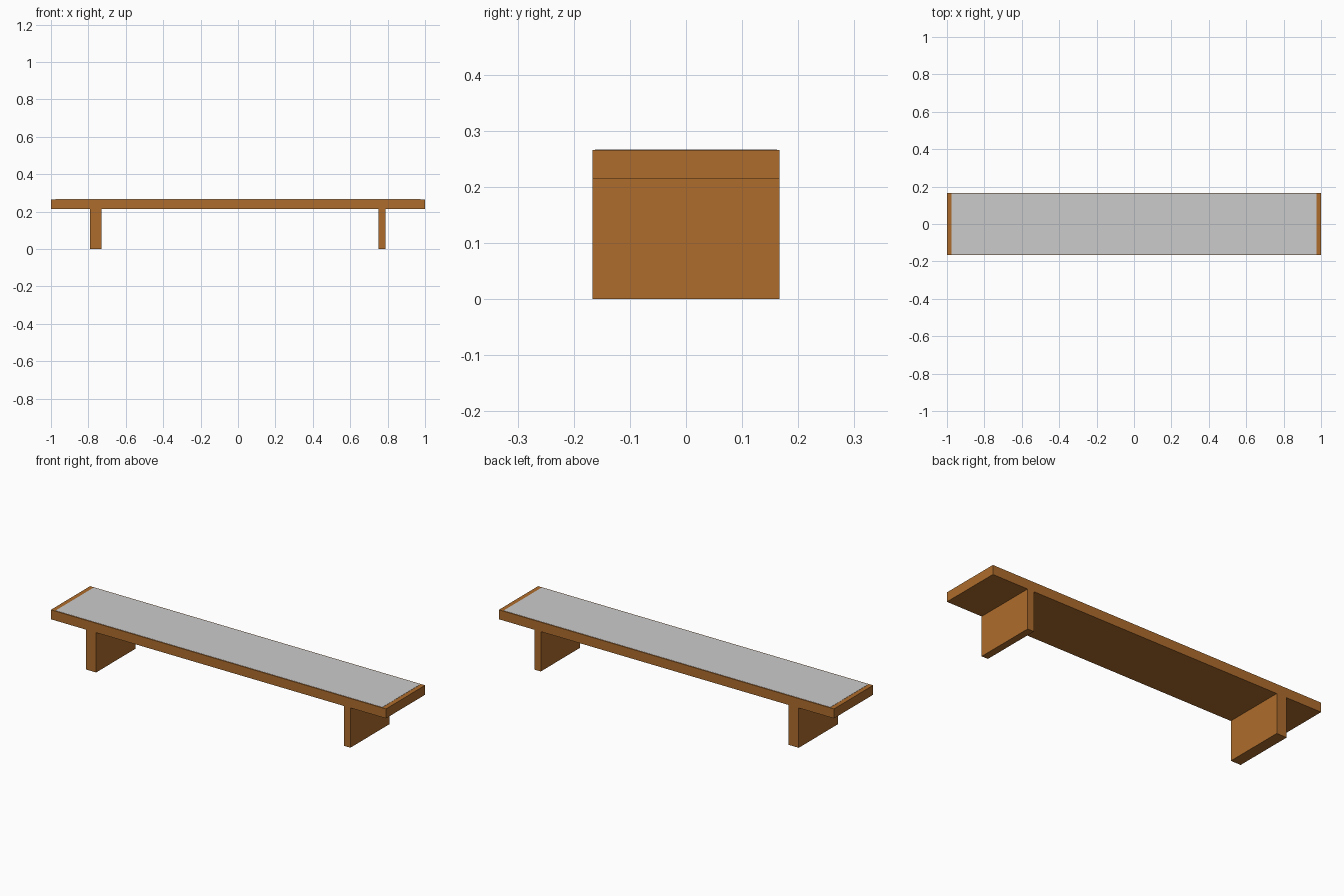
import bpy

if "Cube" in bpy.data.objects:
    bpy.data.objects.remove(bpy.data.objects["Cube"])

wood = bpy.data.materials.new("wood")
wood.diffuse_color = (0.42, 0.15, 0.025, 1)
wood.use_nodes = True
wood.node_tree.nodes["Principled BSDF"].inputs["Base Color"].default_value = wood.diffuse_color

DEPTH = 0.167      # half depth of the bench
UNDERSIDE = 0.215  # height of the slab underside
TOP = 0.266


def box(name, x, y, z, material=None):
    """Box from (min, max) ranges on each axis."""
    bpy.ops.mesh.primitive_cube_add(size=1)
    ob = bpy.context.object
    ob.name = name
    ob.location = [(a + b) / 2 for a, b in (x, y, z)]
    ob.scale = [b - a for a, b in (x, y, z)]
    bpy.ops.object.transform_apply(location=True, rotation=False, scale=True)
    if material:
        ob.data.materials.append(material)
    return ob


# Long wooden slab
box("bench_top", (-1, 1), (-DEPTH, DEPTH), (UNDERSIDE, TOP), wood)

# Thin grey panel laid on the slab, leaving a wooden rim
box("top_panel", (-0.975, 0.975), (-0.162, 0.162), (TOP - 0.004, TOP + 0.001))

# Full-depth plank legs; the left one is thicker
for name, x in (("left_leg", (-0.79, -0.73)), ("right_leg", (0.75, 0.788))):
    box(name, x, (-DEPTH, DEPTH), (0, UNDERSIDE), wood)
